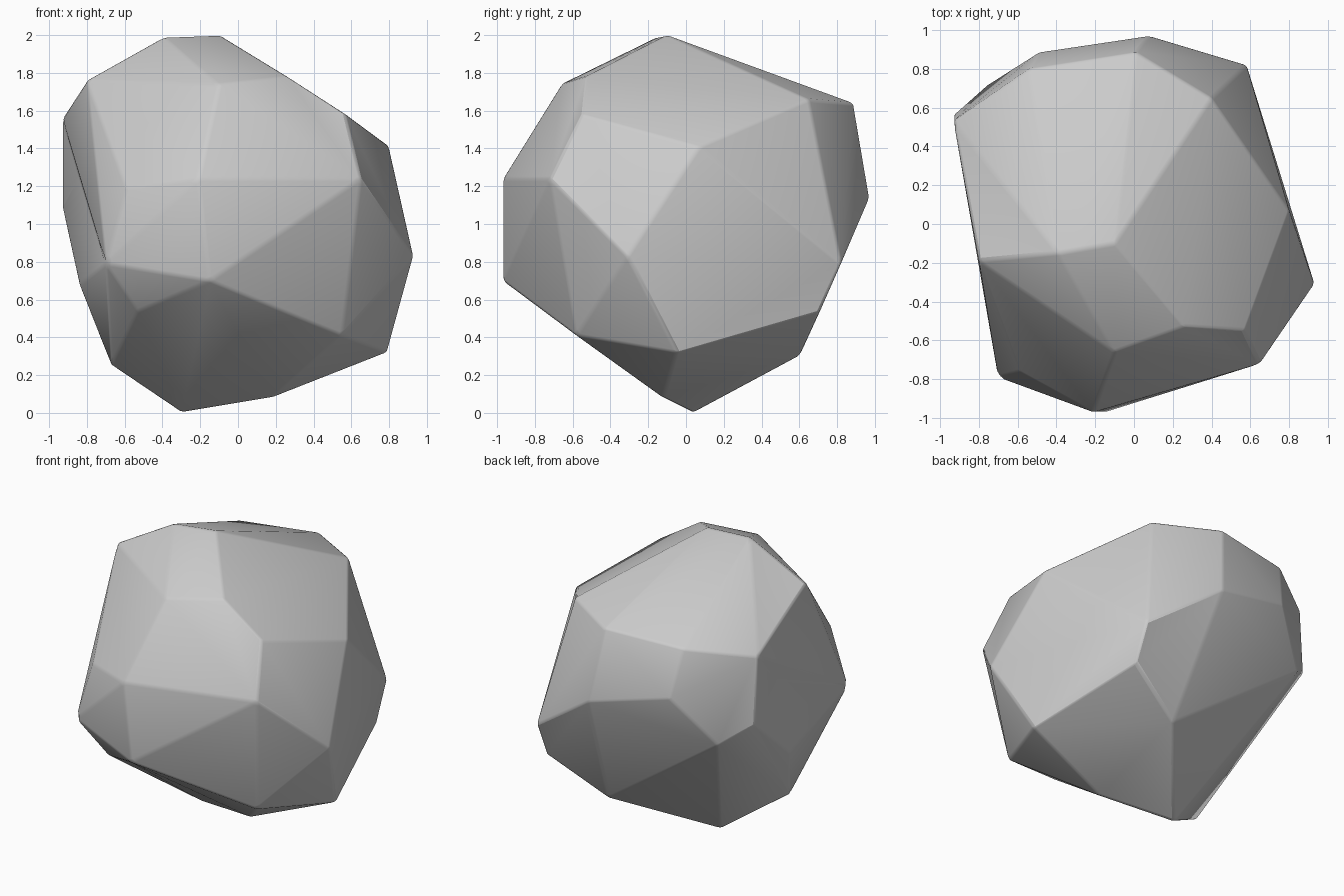
import bpy, bmesh, math
from mathutils import Vector

cube = bpy.data.objects.get("Cube")
if cube:
    bpy.data.objects.remove(cube, do_unlink=True)

# Corners of the boulder, grouped by region
crown = [(-.10, -.10, 2), (-.39, -.15, 1.99), (-.80, -.19, 1.76),
         (-.10, -.66, 1.74), (.26, -.53, 1.78), (.57, -.55, 1.58),
         (.80, .07, 1.41), (.40, .65, 1.66), (.01, .885, 1.64),
         (-.54, .80, 1.61), (-.93, .53, 1.56)]
girdle = [(.65, -.72, 1.24), (-.21, -.97, 1.24), (-.15, -.97, .70),
          (.93, -.31, .83), (.58, .82, .79), (.08, .97, 1.14),
          (-.49, .885, 1.28), (-.75, .72, .96), (-.93, .56, 1.09),
          (-.84, .05, .68), (-.70, -.79, .79)]
base = [(.55, -.58, .41), (.79, -.05, .32), (.18, -.12, .08),
        (-.30, .04, 0), (-.67, -.19, .25), (.18, .60, .30), (.58, .71, .54)]
# Corners that may sit slightly below the hull and make shallow dents
dents = [(-.59, -.76, 1.19), (-.53, -.68, .54), (-.84, .20, 1.25)]

# Boulder body: wrap the corners, then press the dents into the nearest faces
bm = bmesh.new()
for co in crown + girdle + base + dents:
    bm.verts.new(co)
bmesh.ops.convex_hull(bm, input=bm.verts[:])
bmesh.ops.delete(bm, geom=[v for v in bm.verts if not v.link_faces], context='VERTS')
for co in map(Vector, dents):
    if min((v.co - co).length for v in bm.verts) < .001:
        continue
    bm.normal_update()

    def gap(face):
        a, b, c = (v.co for v in face.verts)
        return (a.lerp(b, .5).lerp(c, 1 / 3) - co).length * .1 \
            + abs(face.normal.dot(co - a))
    poked = bmesh.ops.poke(bm, faces=[min(bm.faces, key=gap)])
    poked["verts"][0].co = co
bmesh.ops.recalc_face_normals(bm, faces=bm.faces[:])

mesh = bpy.data.meshes.new("boulder")
bm.to_mesh(mesh)
bm.free()
boulder = bpy.data.objects.new("boulder", mesh)
bpy.context.collection.objects.link(boulder)

# Worn edges
bevel = boulder.modifiers.new("worn_edges", 'BEVEL')
bevel.width = .015
bevel.segments = 2
bevel.limit_method = 'ANGLE'
bevel.angle_limit = math.radians(8)

# Stone colour
stone = bpy.data.materials.new("grey_stone")
stone.use_nodes = True
grey = (.6, .6, .6, 1)
stone.diffuse_color = grey
stone.node_tree.nodes["Principled BSDF"].inputs["Base Color"].default_value = grey
mesh.materials.append(stone)

bpy.context.view_layer.objects.active = boulder
boulder.select_set(True)
bpy.ops.object.shade_smooth_by_angle(angle=math.radians(40))
